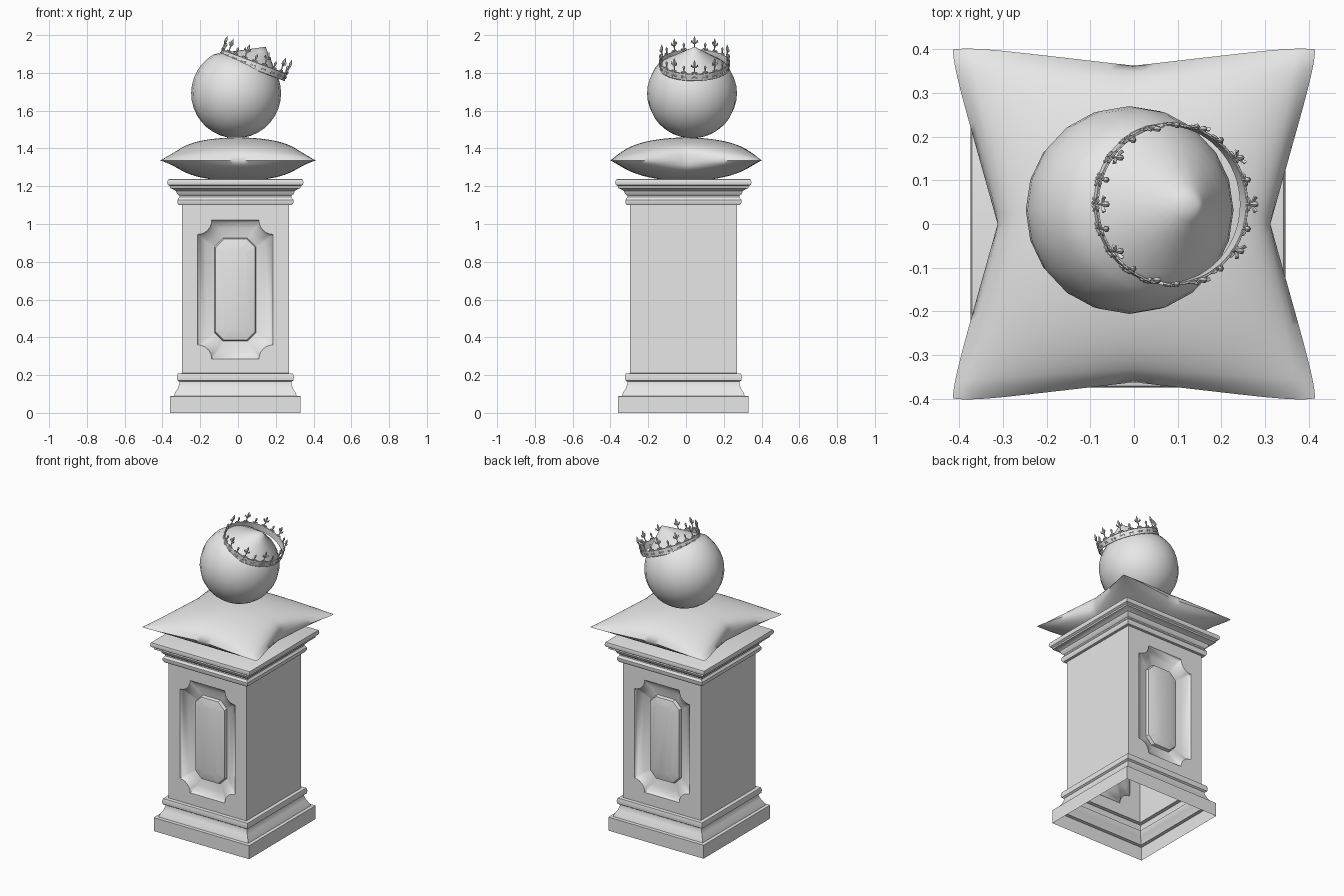
import bpy, bmesh, math
from mathutils import Vector, Matrix

cube = bpy.data.objects.get("Cube")
if cube:
    bpy.data.objects.remove(cube, do_unlink=True)

stone = bpy.data.materials.new("plain grey")
stone.use_nodes = True
GREY = (0.8, 0.8, 0.8, 1)
stone.diffuse_color = GREY
stone.node_tree.nodes["Principled BSDF"].inputs["Base Color"].default_value = GREY

C = -0.014      # pedestal centre, both in x and y
HALF = 0.283    # half width of the shaft
LOW, HIGH = 0.21, 1.105


def finish(name, bm, angle=35, weld=True):
    if weld:
        bmesh.ops.remove_doubles(bm, verts=bm.verts, dist=0.0002)
        bmesh.ops.recalc_face_normals(bm, faces=bm.faces)
    mesh = bpy.data.meshes.new(name)
    bm.to_mesh(mesh)
    bm.free()
    mesh.materials.append(stone)
    ob = bpy.data.objects.new(name, mesh)
    bpy.context.collection.objects.link(ob)
    smooth(ob, angle)
    return ob


def smooth(ob, angle):
    bpy.ops.object.select_all(action='DESELECT')
    ob.select_set(True)
    bpy.context.view_layer.objects.active = ob
    bpy.ops.object.shade_smooth_by_angle(angle=math.radians(angle))


def loft(bm, loops, cap=False):
    rings = [[bm.verts.new(p) for p in loop] for loop in loops]
    n = len(rings[0])
    for a, b in zip(rings, rings[1:]):
        for i in range(n):
            j = (i + 1) % n
            bm.faces.new((a[i], a[j], b[j], b[i]))
    if cap:
        bm.faces.new(rings[-1])


def square_moulding(name, profile, cap):
    bm = bmesh.new()
    corners = ((-1, -1), (1, -1), (1, 1), (-1, 1))
    loft(bm, [[(C + h * x, C + h * y, z) for x, y in corners] for h, z in profile], cap)
    return finish(name, bm)


# Moulded foot, open underneath, and moulded cap
square_moulding("pedestal_foot", [
    (0.345, 0), (0.345, 0.088), (0.325, 0.09), (0.32, 0.105), (0.305, 0.13),
    (0.296, 0.155), (0.296, 0.165), (0.307, 0.172), (0.31, 0.19),
    (0.305, 0.208), (HALF, LOW)], False)
square_moulding("pedestal_cap", [
    (HALF, 1.1), (0.3, 1.1), (0.307, 1.112), (0.307, 1.128), (0.297, 1.142),
    (0.297, 1.15), (0.308, 1.158), (0.315, 1.175), (0.335, 1.187), (0.345, 1.19),
    (0.345, 1.2), (0.357, 1.207), (0.361, 1.22), (0.357, 1.235), (0.35, 1.238)], True)


# Shaft: plain sides, sunk panels with scooped corners on front and back
STEPS = 6


def panel_loop(half_w, z0, z1, cut, depth, scoop, sign):
    """Rectangle with scooped or chamfered corners, set into a shaft face."""
    points = []
    mid, half_h = (z0 + z1) / 2, (z1 - z0) / 2
    for k, (sx, sz) in enumerate(((-1, -1), (1, -1), (1, 1), (-1, 1))):
        for i in range(STEPS + 1):
            t = i / STEPS
            if k % 2:
                t = 1 - t
            if scoop:
                dx, dz = math.sin(t * math.pi / 2), math.cos(t * math.pi / 2)
            else:
                dx, dz = t, 1 - t
            points.append((C + sx * (half_w - cut * dx),
                           C + sign * (HALF - depth),
                           mid + sz * (half_h - cut * dz)))
    return points


bm = bmesh.new()
for sign in (-1, 1):
    loft(bm, [
        panel_loop(HALF, LOW, HIGH, 0, 0, False, sign),
        panel_loop(0.2, 0.285, 1.02, 0.075, 0, True, sign),
        panel_loop(0.19, 0.295, 1.01, 0.075, 0.018, True, sign),
        panel_loop(0.155, 0.33, 0.975, 0.07, 0.035, True, sign),
        panel_loop(0.11, 0.38, 0.925, 0.045, 0.045, False, sign),
        panel_loop(0.105, 0.385, 0.92, 0.045, 0.025, False, sign),
        panel_loop(0.06, 0.43, 0.875, 0.025, 0.012, False, sign)], True)
    side = C + sign * HALF
    bm.faces.new([bm.verts.new((side, C + y * HALF, z))
                  for y, z in ((-1, LOW), (1, LOW), (1, HIGH), (-1, HIGH))])
finish("pedestal_shaft", bm, 40)

# Cushion: two puffed layers joined at a pinched seam
bm = bmesh.new()
for height, power in ((0.122, 0.62), (-0.108, 0.75)):
    grid = bmesh.ops.create_grid(bm, x_segments=32, y_segments=32, size=1)
    for v in grid["verts"]:
        u, w = v.co.x, v.co.y
        puff = max(0, (1 - u * u) * (1 - w * w)) ** power
        corner = 1 - 0.03 * abs(u * w) ** 8
        v.co = (0.428 * u * corner * (1 - 0.27 * (1 - abs(w)) * abs(u) ** 3),
                0.412 * w * corner * (1 - 0.12 * (1 - abs(u)) * abs(w) ** 3),
                1.336 + height * puff)
finish("cushion", bm, 60)

# Ball whose top rises to an off-centre point inside the crown
TILT = Matrix.Rotation(math.radians(20.5), 4, 'Y')
R = 0.238
RING = math.radians(49)
apex = Vector((0.06, 0.012, 0.285))
bm = bmesh.new()
bmesh.ops.create_uvsphere(bm, u_segments=20, v_segments=18, radius=R)
for v in bm.verts:
    theta = math.acos(max(-1, min(1, v.co.z / R)))
    if theta < RING:
        around = math.atan2(v.co.y, v.co.x)
        edge = Vector((R * math.sin(RING) * math.cos(around),
                       R * math.sin(RING) * math.sin(around), R * math.cos(RING)))
        v.co = edge.lerp(apex, 1 - theta / RING)
ball = finish("ball", bm, 60, weld=False)
ball.matrix_world = Matrix.Translation((-0.01, 0.032, 1.692)) @ TILT

# Crown: thin band, then tubes for rims, scrolls and finials
CROWN = Matrix.Translation((0.074, 0.045, 1.822)) @ TILT
CR = 0.182


def on_ring(angle, h, out=0):
    return Vector(((CR + out) * math.cos(angle), (CR + out) * math.sin(angle), h))


bm = bmesh.new()
N = 64
loft(bm, [[on_ring(i * math.tau / N, h, out) for i in range(N)]
          for h, out in ((0, 0.002), (0.04, 0.002), (0.04, -0.002), (0, -0.002), (0, 0.002))])
band = finish("crown_band", bm, 40)
band.matrix_world = CROWN

curve = bpy.data.curves.new("crown_ornament", 'CURVE')
curve.dimensions = '3D'
curve.bevel_depth = 0.004
curve.bevel_resolution = 1
curve.use_fill_caps = True


def tube(points, radii=None, closed=False):
    spline = curve.splines.new('POLY')
    spline.points.add(len(points) - 1)
    spline.use_cyclic_u = closed
    for i, p in enumerate(points):
        spline.points[i].co = (*p, 1)
        spline.points[i].radius = radii[i] if radii else 0.8


def scroll(angle, s, h, size, side, turn=1.5):
    """Spiral curl starting at arc offset s and height h."""
    pts = []
    for i in range(10):
        a = i / 9 * turn * math.pi
        r = size * (1 - 0.06 * i)
        pts.append(on_ring(angle + side * (s + r * (1 - math.cos(a))) / CR,
                           h + r * math.sin(a), 0.003))
    tube(pts, [1 - 0.06 * i for i in range(10)])


for h in (0.002, 0.038):
    tube([on_ring(i * math.tau / N, h, 0.001) for i in range(N)], closed=True)
FINIALS = 20
for k in range(FINIALS):
    a = math.pi + k * math.tau / FINIALS
    top = 0.116 if k % 2 == 0 else 0.082
    leaf = (top - 0.04) / 4
    # stem and leaf-shaped tip
    tube([on_ring(a, 0.04 + leaf * i) for i in range(5)], [0.9, 0.7, 1.2, 1.9, 0.2])
    for side in (-1, 1):
        scroll(a, 0.002, 0.04, 0.009, side)
        scroll(a, 0.003, 0.016, 0.008, side)
        if k % 2 == 0:
            # side petals of the tall finials
            tube([on_ring(a, 0.072), on_ring(a + side * 0.06, 0.08, 0.003),
                  on_ring(a + side * 0.085, 0.09, 0.004),
                  on_ring(a + side * 0.1, 0.08, 0.004)], [0.7, 1.1, 1.2, 0.4])
curve.materials.append(stone)
ornament = bpy.data.objects.new("crown_ornament", curve)
bpy.context.collection.objects.link(ornament)
ornament.matrix_world = CROWN
bpy.ops.object.select_all(action='DESELECT')
ornament.select_set(True)
bpy.context.view_layer.objects.active = ornament
bpy.ops.object.convert(target='MESH')
smooth(bpy.context.view_layer.objects.active, 50)
